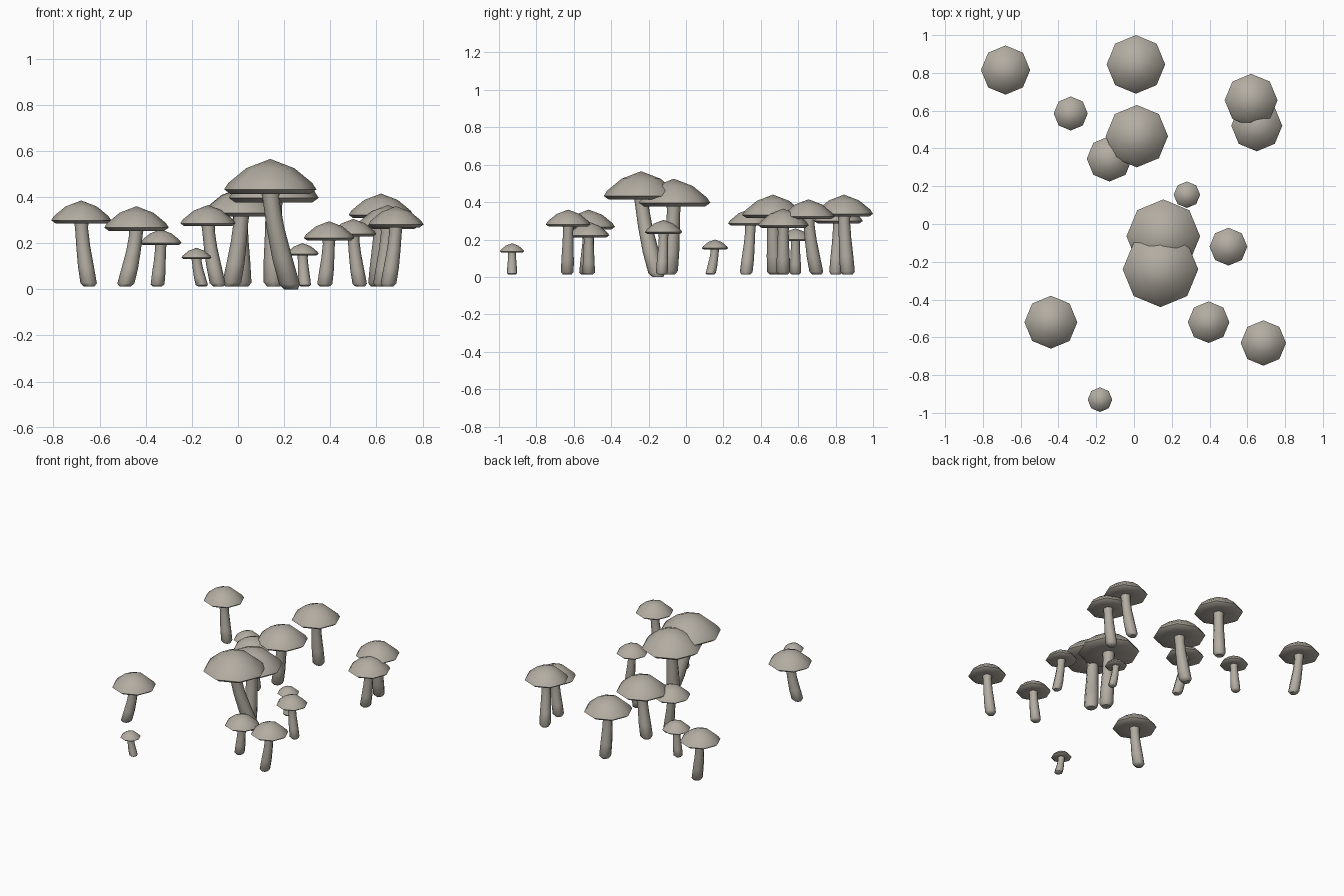
import bpy
import bmesh
from math import cos, sin, tau, radians
from mathutils import Vector

if "Cube" in bpy.data.objects:
    bpy.data.objects.remove(bpy.data.objects["Cube"], do_unlink=True)

# One warm grey for the whole group
grey = bpy.data.materials.new("warm mushroom grey")
grey.use_nodes = True
COLOUR = (0.45, 0.415, 0.36, 1.0)
grey.diffuse_color = COLOUR
grey.node_tree.nodes["Principled BSDF"].inputs["Base Color"].default_value = COLOUR

SIDES = 8

# Cap profile from shoulder to underside: (radius, drop), in cap radii
CAP_PROFILE = [(0.52, 0.20), (0.91, 0.52), (1.0, 0.66), (0.86, 0.76), (0.30, 0.70)]

# Stem profile: (fraction of height, relative radius)
STEM_PROFILE = [(0.0, 0.70), (0.05, 1.08), (0.3, 1.05), (0.6, 0.92), (0.85, 0.86), (1.0, 0.95)]

# Cap x, cap y, cap radius, top z, base x, base y
MUSHROOMS = [
    (-0.68, 0.815, 0.13, 0.385, -0.645, 0.80),
    (0.01, 0.845, 0.155, 0.44, 0.02, 0.865),
    (-0.335, 0.585, 0.09, 0.26, -0.35, 0.585),
    (0.015, 0.465, 0.165, 0.44, -0.03, 0.475),
    (-0.13, 0.345, 0.12, 0.365, -0.085, 0.32),
    (0.62, 0.655, 0.14, 0.415, 0.60, 0.70),
    (0.65, 0.52, 0.135, 0.365, 0.62, 0.52),
    (0.28, 0.155, 0.07, 0.20, 0.29, 0.13),
    (0.155, -0.065, 0.195, 0.525, 0.155, -0.09),
    (0.14, -0.24, 0.2, 0.565, 0.23, -0.15),
    (0.50, -0.12, 0.10, 0.305, 0.53, -0.13),
    (0.395, -0.52, 0.11, 0.295, 0.375, -0.52),
    (-0.44, -0.52, 0.14, 0.36, -0.49, -0.535),
    (0.685, -0.63, 0.12, 0.36, 0.65, -0.635),
    (-0.18, -0.93, 0.065, 0.18, -0.155, -0.93),
]


def loft(name, start, rings, end):
    """Closed body through horizontal rings (centre, radius), with pointed ends."""
    bm = bmesh.new()
    loops = []
    for centre, radius in rings:
        loops.append([
            bm.verts.new(centre + radius * Vector((cos(tau * i / SIDES), sin(tau * i / SIDES), 0)))
            for i in range(SIDES)
        ])
    first, last = bm.verts.new(start), bm.verts.new(end)
    for i in range(SIDES):
        j = (i + 1) % SIDES
        bm.faces.new((first, loops[0][i], loops[0][j]))
        bm.faces.new((last, loops[-1][j], loops[-1][i]))
        for a, b in zip(loops, loops[1:]):
            bm.faces.new((a[i], b[i], b[j], a[j]))
    bmesh.ops.recalc_face_normals(bm, faces=bm.faces)
    mesh = bpy.data.meshes.new(name)
    bm.to_mesh(mesh)
    bm.free()
    mesh.materials.append(grey)
    obj = bpy.data.objects.new(name, mesh)
    bpy.context.collection.objects.link(obj)
    bpy.ops.object.select_all(action="DESELECT")
    obj.select_set(True)
    bpy.context.view_layer.objects.active = obj
    bpy.ops.object.shade_smooth_by_angle(angle=radians(48))
    return obj


def mushroom(number, x, y, radius, top, base_x, base_y):
    # Domed cap with a thin rim and shallow hollow underside
    apex = Vector((x, y, top))
    rings = [(apex - Vector((0, 0, d * radius)), r * radius) for r, d in CAP_PROFILE]
    loft(f"cap_{number}", apex, rings, apex - Vector((0, 0, 0.68 * radius)))

    # Stem that bends towards its foot
    foot = 0.0 if radius == 0.2 else 0.012
    height = top - 0.62 * radius - foot
    width = 0.016 + 0.13 * radius
    rings = []
    for t, w in STEM_PROFILE:
        bend = (1 - t) ** 1.5
        centre = Vector((x + (base_x - x) * bend, y + (base_y - y) * bend, foot + t * height))
        rings.append((centre, w * width))
    loft(f"stem_{number}", rings[0][0], rings, rings[-1][0])


for index, row in enumerate(MUSHROOMS, start=1):
    mushroom(index, *row)
